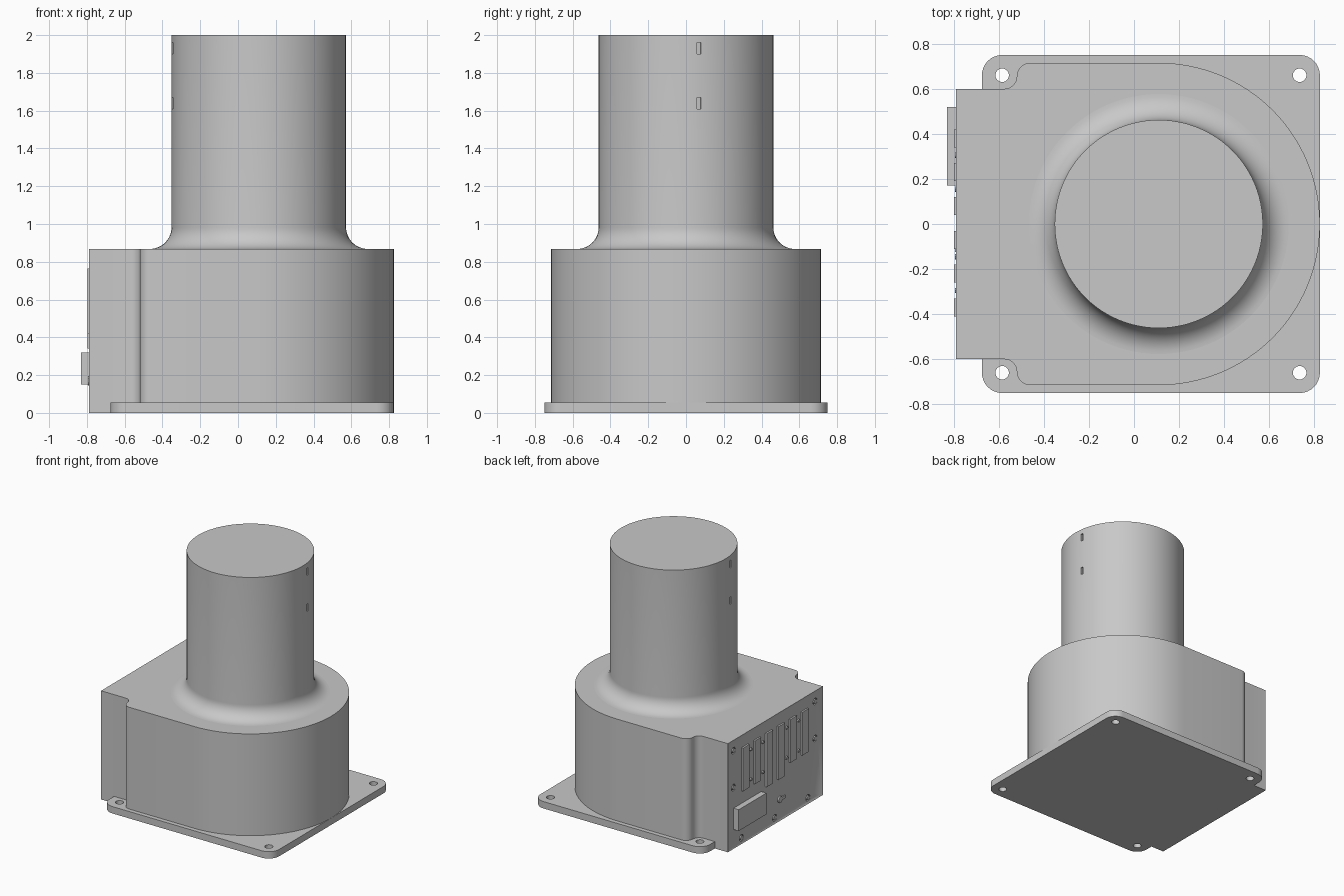
import bpy, bmesh
from math import sin, cos, pi, radians
from mathutils import Matrix, Vector

cube = bpy.data.objects.get("Cube")
if cube:
    bpy.data.objects.remove(cube)

grey = bpy.data.materials.new("light grey")
grey.use_nodes = True
grey.diffuse_color = (0.58, 0.58, 0.58, 1)
grey.node_tree.nodes["Principled BSDF"].inputs["Base Color"].default_value = grey.diffuse_color

AXIS_X = 0.11      # centre of the column and the round end
TOP = 0.868        # top of the housing
FACE = -0.79       # connector side


def finish(name, bm):
    bmesh.ops.recalc_face_normals(bm, faces=bm.faces)
    mesh = bpy.data.meshes.new(name)
    bm.to_mesh(mesh)
    bm.free()
    mesh.materials.append(grey)
    obj = bpy.data.objects.new(name, mesh)
    bpy.context.collection.objects.link(obj)
    return obj


def select(obj):
    bpy.ops.object.select_all(action='DESELECT')
    obj.select_set(True)
    bpy.context.view_layer.objects.active = obj


def smooth(obj):
    select(obj)
    bpy.ops.object.shade_smooth_by_angle(angle=radians(30))


def arc(cx, cy, r, start, end, steps):
    angles = [radians(start + (end - start) * i / steps) for i in range(steps + 1)]
    return [(cx + r * cos(a), cy + r * sin(a)) for a in angles]


def prism(name, outline, z0, z1, recess=False):
    bm = bmesh.new()
    base = bm.faces.new([bm.verts.new((x, y, z0)) for x, y in outline])
    new = bmesh.ops.extrude_face_region(bm, geom=[base])["geom"]
    bmesh.ops.translate(bm, vec=(0, 0, z1 - z0),
                        verts=[v for v in new if isinstance(v, bmesh.types.BMVert)])
    bmesh.ops.recalc_face_normals(bm, faces=bm.faces)
    if recess:
        side = [f for f in bm.faces if f.normal.x < -0.99 and f.calc_center_median().x < FACE + 0.01]
        bmesh.ops.inset_region(bm, faces=side, thickness=0.015, depth=0)
        bmesh.ops.translate(bm, vec=(0.006, 0, 0), verts=side[0].verts)
    return finish(name, bm)


def add_box(bm, centre, size, turn=0):
    m = Matrix.Translation(centre) @ Matrix.Rotation(turn, 4, 'Z') @ Matrix.Diagonal((*size, 1))
    bmesh.ops.create_cube(bm, size=1, matrix=m)


def add_rod(bm, centre, r, depth, axis='Z', sides=24):
    m = Matrix.Translation(centre)
    if axis == 'X':
        m = m @ Matrix.Rotation(pi / 2, 4, 'Y')
    bmesh.ops.create_cone(bm, cap_ends=True, segments=sides, radius1=r, radius2=r, depth=depth, matrix=m)


def cut(obj, bm):
    cutter = finish("cutter", bm)
    cutter.hide_render = True
    mod = obj.modifiers.new("cut", 'BOOLEAN')
    mod.operation = 'DIFFERENCE'
    mod.object = cutter
    select(obj)
    bpy.ops.object.modifier_apply(modifier=mod.name)
    bpy.data.objects.remove(cutter)


# Base plate with rounded corners and four bolt holes
corners = [(0.735, 0.66, 0), (-0.585, 0.66, 90), (-0.585, -0.66, 180), (0.735, -0.66, 270)]
outline = [p for x, y, a in corners for p in arc(x, y, 0.09, a, a + 90, 8)]
plate = prism("base_plate", outline, 0, 0.055)
bm = bmesh.new()
for x, y, a in corners:
    add_rod(bm, (x, y, 0.03), 0.03, 0.2)
cut(plate, bm)
smooth(plate)

# Housing: round end, notches around the bolts, recessed connector side
half = arc(AXIS_X, 0, 0.715, 0, 90, 32)
half += arc(-0.46, 0.655, 0.06, 90, 180, 8)
half += arc(-0.575, 0.655, 0.055, 0, -90, 8)[1:]
half += [(FACE, 0.6)]
housing = prism("housing", half + [(x, -y) for x, y in reversed(half[1:])], 0, TOP, recess=True)
bm = bmesh.new()
SCREWS = [(0.52, 0.78), (0.52, 0.485), (-0.51, 0.78), (-0.51, 0.485),
          (0.42, 0.045), (0.0, 0.045), (-0.42, 0.045)]
for y, z in SCREWS:
    add_rod(bm, (FACE, y, z), 0.026, 0.04, 'X')
cut(housing, bm)
smooth(housing)

# Column flaring into the housing top
profile = [(0.577, TOP - 0.05)]
profile += arc(0.577, TOP + 0.115, 0.115, 270, 180, 12)
profile += [(0.462, 2), (0, 2)]
bm = bmesh.new()
verts = [bm.verts.new((AXIS_X + r, 0, z)) for r, z in [(0, TOP - 0.05)] + profile]
edges = [bm.edges.new(pair) for pair in zip(verts, verts[1:])]
bmesh.ops.spin(bm, geom=verts + edges, cent=(AXIS_X, 0, 0), axis=(0, 0, 1),
               angle=2 * pi, steps=96, use_merge=True)
bmesh.ops.remove_doubles(bm, verts=bm.verts, dist=0.0005)
column = finish("column", bm)
bm = bmesh.new()
for turn in (radians(8.5), radians(188.5)):
    for z in (1.93, 1.64):
        spot = Vector((AXIS_X + 0.462 * cos(turn), 0.462 * sin(turn), z))
        add_box(bm, spot, (0.03, 0.02, 0.06), turn)
cut(column, bm)
smooth(column)

# Row of slim ports, the middle two longer
bm = bmesh.new()
for i in range(6):
    y = 0.38 - 0.15 * i
    low = 0.34 if i in (2, 3) else 0.42
    add_box(bm, (FACE, y, (low + 0.765) / 2), (0.016, 0.08, 0.765 - low))
finish("port_row", bm)

# Small jack screws beside the ports
bm = bmesh.new()
for y in (0.305, 0.155, -0.145, -0.295):
    for z in (0.47, 0.71):
        add_rod(bm, (FACE + 0.002, y, z), 0.012, 0.014, 'X', 12)
smooth(finish("jack_screws", bm))

# Power socket block
bm = bmesh.new()
add_box(bm, (FACE - 0.015, 0.345, 0.235), (0.05, 0.35, 0.17))
finish("power_socket", bm)

# Screw heads sunk into the connector side
bm = bmesh.new()
for y, z in SCREWS:
    add_rod(bm, (FACE + 0.012, y, z), 0.018, 0.02, 'X', 16)
smooth(finish("panel_screws", bm))

# Toggle switch
bm = bmesh.new()
add_rod(bm, (FACE + 0.002, -0.06, 0.17), 0.025, 0.014, 'X')
add_box(bm, (FACE + 0.002, -0.095, 0.17), (0.012, 0.06, 0.022))
smooth(finish("toggle_switch", bm))
